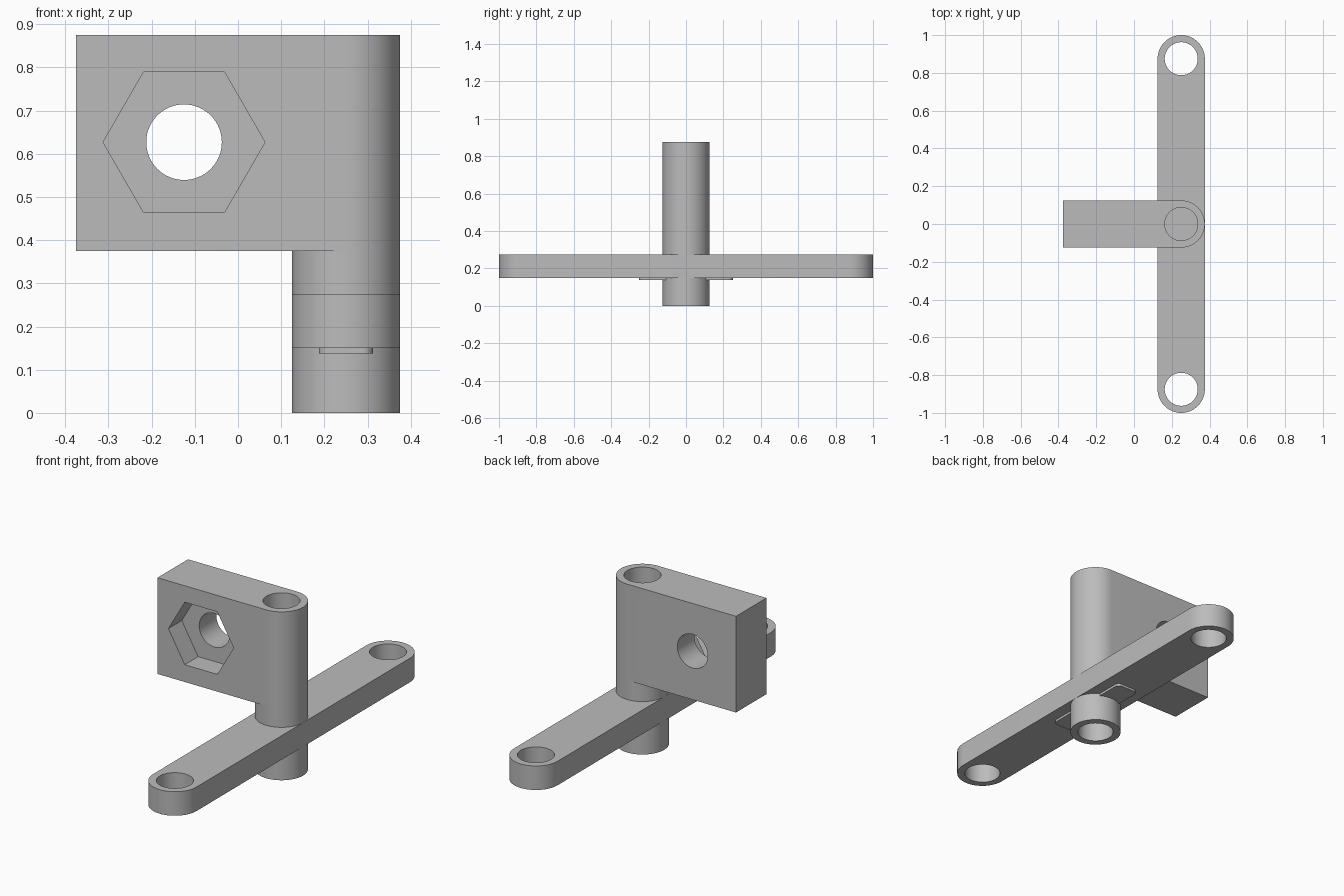
import bpy, bmesh, math
from mathutils import Matrix

if "Cube" in bpy.data.objects:
    bpy.data.objects.remove(bpy.data.objects["Cube"], do_unlink=True)

grey = bpy.data.materials.new("plain grey")
grey.use_nodes = True
grey.diffuse_color = (0.5, 0.5, 0.5, 1)
grey.node_tree.nodes["Principled BSDF"].inputs["Base Color"].default_value = grey.diffuse_color

PIN_X, R, BORE = 0.25, 0.125, 0.0875   # post axis, outer radius, hole radius
BAR_LOW, BAR_TOP = 0.15, 0.275         # crossbar heights
BLOCK_LOW, TOP = 0.375, 0.875          # block heights


def arc(cx, cy, r, start, end, n):
    """Points on an arc, angles in degrees."""
    angles = [math.radians(start + (end - start) * i / n) for i in range(n + 1)]
    return [(cx + r * math.cos(a), cy + r * math.sin(a)) for a in angles]


def circle(cx, cy, r, n=64):
    return arc(cx, cy, r, 0, 360, n)[:-1]


def extrude(name, outline, low, high, matrix=Matrix()):
    """Prism made from a flat outline."""
    bm = bmesh.new()
    face = bm.faces.new([bm.verts.new((x, y, low)) for x, y in outline])
    top = bmesh.ops.extrude_face_region(bm, geom=[face])["geom"]
    bmesh.ops.translate(bm, vec=(0, 0, high - low),
                        verts=[v for v in top if isinstance(v, bmesh.types.BMVert)])
    bmesh.ops.transform(bm, matrix=matrix, verts=bm.verts)
    bmesh.ops.recalc_face_normals(bm, faces=bm.faces)
    mesh = bpy.data.meshes.new(name)
    bm.to_mesh(mesh)
    bm.free()
    mesh.materials.append(grey)
    obj = bpy.data.objects.new(name, mesh)
    bpy.context.scene.collection.objects.link(obj)
    return obj


def finish(obj, cutters=()):
    """Cut the holes, then shade smooth with sharp edges kept."""
    bpy.ops.object.select_all(action="DESELECT")
    bpy.context.view_layer.objects.active = obj
    obj.select_set(True)
    for cutter in cutters:
        cutter.hide_render = True
        mod = obj.modifiers.new("hole", "BOOLEAN")
        mod.operation, mod.solver, mod.object = "DIFFERENCE", "EXACT", cutter
        bpy.ops.object.modifier_apply(modifier=mod.name)
        bpy.data.objects.remove(cutter, do_unlink=True)
    bpy.ops.object.shade_smooth_by_angle(angle=math.radians(30))


# Crossbar with rounded ends and a hole at each end
end_y = 1 - R
bar = extrude("crossbar", arc(PIN_X, end_y, R, 0, 180, 32) + arc(PIN_X, -end_y, R, 180, 360, 32),
              BAR_LOW, BAR_TOP)
finish(bar, [extrude("end_hole", circle(PIN_X, s * end_y, BORE), 0, 0.5) for s in (-1, 1)])

# Hollow post sections below and above the crossbar
for name, low, high in (("lower_sleeve", 0, BAR_LOW), ("upper_sleeve", BAR_TOP, BLOCK_LOW)):
    sleeve = extrude(name, circle(PIN_X, 0, R), low, high)
    finish(sleeve, [extrude("bore", circle(PIN_X, 0, BORE), low - 0.1, high + 0.1)])

# Block with a rounded end, vertical bore, hexagonal pocket and cross hole
block = extrude("nut_block", [(-0.375, R), (-0.375, -R)] + arc(PIN_X, 0, R, -90, 90, 32),
                BLOCK_LOW, TOP)
sideways = Matrix.Translation((-0.125, 0, 0.627)) @ Matrix.Rotation(math.radians(90), 4, "X")
finish(block, [
    extrude("bore", circle(PIN_X, 0, BORE), 0.3, 1),
    extrude("hex_pocket", circle(0, 0, 0.1875, 6), R - 0.11, 0.3, sideways),
    extrude("cross_hole", circle(0, 0, BORE), -0.3, 0.3, sideways),
])

# Thin raised tabs under the crossbar, either side of the post
for side, name in ((-1, "front_tab"), (1, "back_tab")):
    w, c = 0.0625, 0.025
    outline = ([(PIN_X - w, 0.1), (PIN_X + w, 0.1)]
               + arc(PIN_X + w - c, 0.25 - c, c, 0, 90, 6)
               + arc(PIN_X - w + c, 0.25 - c, c, 90, 180, 6))
    finish(extrude(name, [(x, side * y) for x, y in outline], 0.1375, BAR_LOW))
